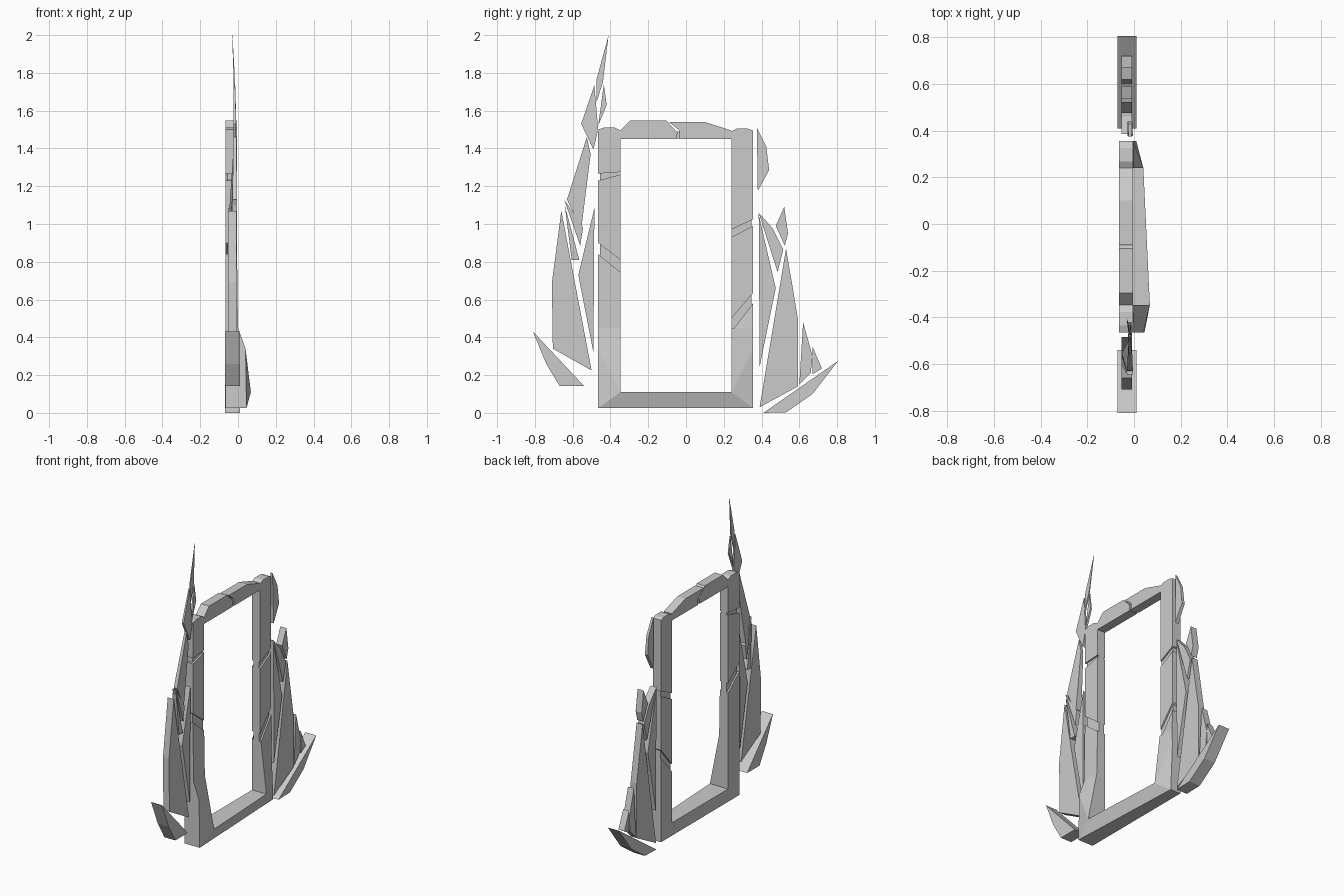
import bpy, bmesh

if "Cube" in bpy.data.objects:
    bpy.data.objects.remove(bpy.data.objects["Cube"])

FRONT, BACK = -.005, -.065


def slab(name, outline, front, back, faces=None):
    """Plate from a (y, z) outline; front/back are x values, per-point lists or constants."""
    n = len(outline)
    xf = front if isinstance(front, list) else [front] * n
    xb = back if isinstance(back, list) else [back] * n
    faces = faces or [tuple(range(n))]
    bm = bmesh.new()
    fv = [bm.verts.new((x, *p)) for x, p in zip(xf, outline)]
    bv = [bm.verts.new((x, *p)) for x, p in zip(xb, outline)]
    for f in faces:
        bm.faces.new([fv[i] for i in f])
        bm.faces.new([bv[i] for i in reversed(f)])
    for i in range(n):
        j = (i + 1) % n
        bm.faces.new((fv[j], fv[i], bv[i], bv[j]))
    bmesh.ops.recalc_face_normals(bm, faces=bm.faces)
    me = bpy.data.meshes.new(name)
    bm.to_mesh(me)
    bm.free()
    bpy.context.collection.objects.link(bpy.data.objects.new(name, me))


def post(side, outer, inner, flare, cuts):
    """Flared stump, then blocks between slanted cracks; cuts hold (outer z, inner z)."""
    low, corner, crease, rise = .025, .11, .34, .45
    slab(side + "_stump",
         [(outer, low), (inner, corner), (inner, rise), (inner, cuts[0][1]),
          (outer, cuts[0][0]), (outer, rise), (outer, crease)],
         [flare[0], flare[1], 0, FRONT, FRONT, 0, flare[2]], BACK,
         [(0, 1, 6), (6, 1, 2, 5), (2, 3, 4, 5)])
    for k in range(1, len(cuts), 2):
        (a, b), (c, d) = cuts[k:k + 2]
        top = [(inner, d), (outer, c)]
        if k + 2 >= len(cuts):           # chipped crown on the last block
            w = outer - inner
            top[1:1] = [(inner + w * .25, d + .015), (inner + w * .75, d + .015)]
        slab(f"{side}_block_{k}", [(outer, a), (inner, b)] + top, FRONT, BACK)
    core(side + "_crack_core", inner, outer * .98, .6 if side == "left" else .4, 1.4)


def core(name, y0, y1, z0, z1):
    """Recessed filling seen inside the cracks."""
    slab(name, [(y0, z0), (y1, z0), (y1, z1), (y0, z1)], FRONT - .01, BACK + .01)


def shard(name, *outline):
    """Splinter whose thickness shrinks with height, to almost nothing at the top."""
    def half(z):
        return .022 if z < 1.1 else max(.001, .013 * (2 - z) / .9)

    def middle(z):
        return -.031 if z < 1.1 else -.017 - .013 * max(0, z - 1.7) / .3
    slab(name, outline, [middle(z) + half(z) for _, z in outline],
         [middle(z) - half(z) for _, z in outline])


# Doorway frame
post("left", -.465, -.347, (.045, .068, .04),
     [(.84, .745), (.9, .81), (1.23, 1.262), (1.267, 1.275), (1.5, 1.495)])
post("right", .355, .24, (.01, .04, -.003),
     [(.58, .43), (.635, .5), (.99, .93), (1.025, .97), (1.495, 1.49)])
slab("sill", [(-.465, .025), (.355, .025), (.24, .11), (-.347, .11)],
     [.045, .01, .04, .068], BACK)
slab("lintel_left", [(-.347, 1.45), (-.05, 1.45), (-.045, 1.485), (-.105, 1.548),
                     (-.295, 1.548), (-.347, 1.495)], FRONT, BACK)
slab("lintel_right", [(-.035, 1.45), (.24, 1.45), (.24, 1.495), (.1, 1.54),
                      (-.09, 1.54), (-.035, 1.495)], FRONT, BACK)
core("lintel_crack_core", -.1, 0, 1.452, 1.49)

# Shards on the left
shard("left_spike_tip", (-.41, 2), (-.475, 1.76), (-.475, 1.64), (-.44, 1.75))
shard("left_spike_body", (-.485, 1.735), (-.555, 1.53), (-.49, 1.395), (-.465, 1.5))
shard("left_spike_chip", (-.435, 1.74), (-.465, 1.52), (-.42, 1.63))
shard("left_upper_blade", (-.525, 1.46), (-.63, 1.13), (-.555, .97), (-.505, 1.37))
shard("left_chip_upper", (-.645, 1.13), (-.56, .885), (-.545, .98))
shard("left_chip_lower", (-.642, 1.1), (-.605, .81), (-.565, .81))
shard("left_outer_shard", (-.66, 1.07), (-.71, .69), (-.705, .34), (-.5, .225))
shard("left_inner_shard", (-.485, 1.085), (-.57, .73), (-.49, .32))

# Shards on the right
shard("right_top_shard", (.375, 1.51), (.38, 1.175), (.44, 1.285), (.425, 1.41))
shard("right_inner_shard", (.385, 1.05), (.39, .245), (.475, .66))
shard("right_chip_upper", (.385, 1.06), (.485, .745), (.515, .865), (.46, .975))
shard("right_chip_tip", (.52, 1.09), (.475, .99), (.523, .885), (.54, .95))
shard("right_outer_shard", (.53, .87), (.39, .03), (.592, .14), (.592, .5))
shard("right_small_shard", (.62, .48), (.6, .15), (.66, .21), (.67, .3))
shard("right_small_chip", (.67, .35), (.67, .205), (.72, .235))

# Thick pieces lying at the foot
slab("left_foot_shard", [(-.81, .43), (-.74, .26), (-.67, .143), (-.54, .143)], .01, -.07)
slab("right_foot_shard", [(.805, .275), (.41, 0), (.53, .003), (.67, .1)], .01, -.07)
